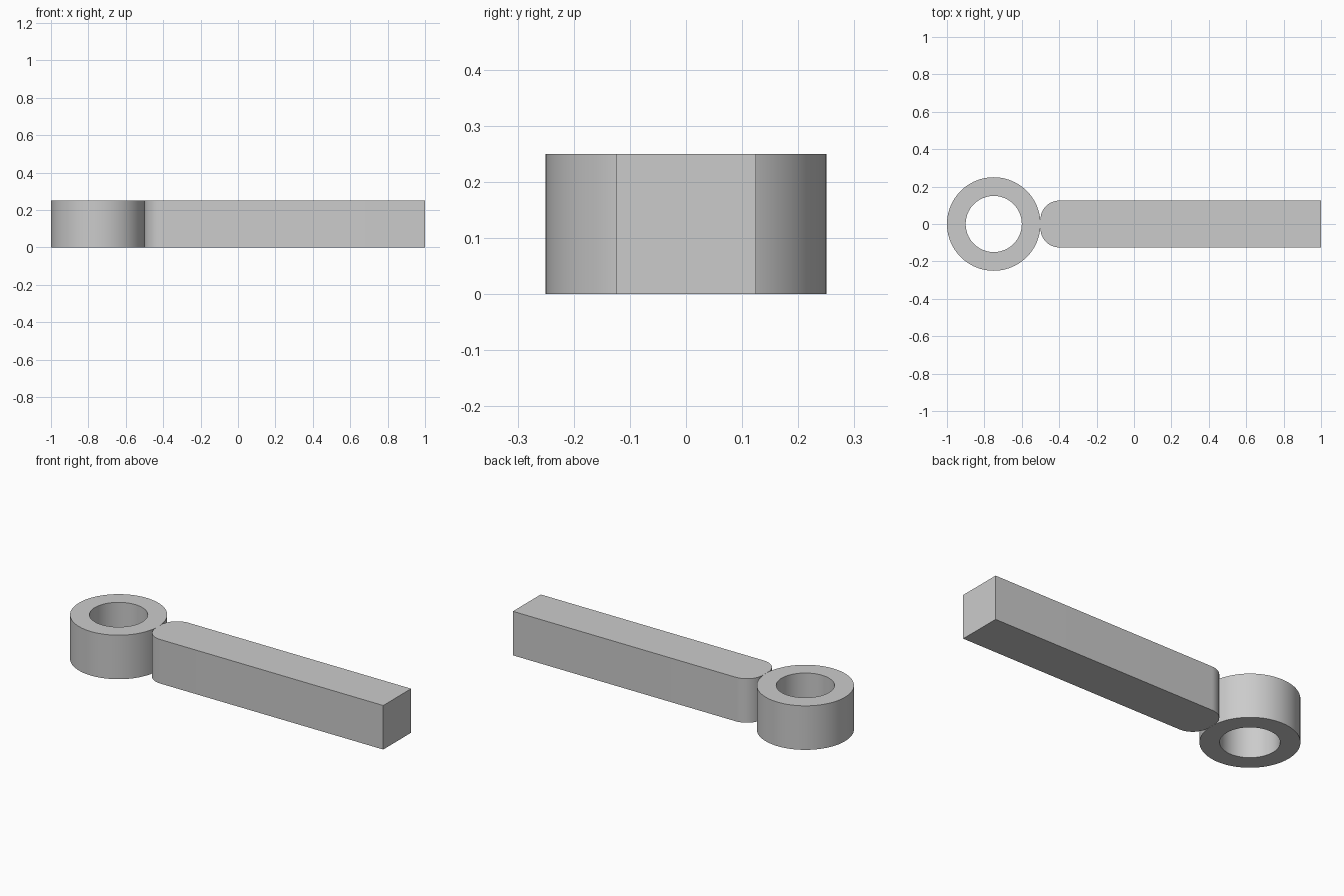
import bpy
import bmesh
from math import cos, sin, pi, radians

HEIGHT = 0.25

cube = bpy.data.objects.get("Cube")
if cube:
    bpy.data.objects.remove(cube, do_unlink=True)

grey = bpy.data.materials.new("plain grey")
grey.use_nodes = True
colour = (0.6, 0.6, 0.6, 1)
grey.diffuse_color = colour
grey.node_tree.nodes["Principled BSDF"].inputs["Base Color"].default_value = colour


def arc(cx, cy, radius, start, end, steps):
    angles = [radians(start + (end - start) * i / steps) for i in range(steps + 1)]
    return [(cx + radius * cos(a), cy + radius * sin(a)) for a in angles]


def finish(name, bm):
    bmesh.ops.recalc_face_normals(bm, faces=bm.faces)
    mesh = bpy.data.meshes.new(name)
    bm.to_mesh(mesh)
    bm.free()
    mesh.materials.append(grey)
    obj = bpy.data.objects.new(name, mesh)
    bpy.context.collection.objects.link(obj)
    bpy.ops.object.select_all(action="DESELECT")
    obj.select_set(True)
    bpy.context.view_layer.objects.active = obj
    bpy.ops.object.shade_smooth_by_angle(angle=radians(30))


# Ring: a rectangular section spun around the vertical axis
bm = bmesh.new()
section = [(0.15, 0), (0.25, 0), (0.25, HEIGHT), (0.15, HEIGHT)]
verts = [bm.verts.new((-0.75 + r, 0, z)) for r, z in section]
edges = [bm.edges.new((verts[i], verts[(i + 1) % 4])) for i in range(4)]
bmesh.ops.spin(bm, geom=verts + edges, cent=(-0.75, 0, 0), axis=(0, 0, 1),
               angle=2 * pi, steps=96, use_merge=True)
bmesh.ops.remove_doubles(bm, verts=bm.verts, dist=0.0001)
finish("ring", bm)

# Handle: a bar with two rounded corners beside the ring
bm = bmesh.new()
outline = [(1, -0.125), (1, 0.125)]
outline += arc(-0.4, 0.025, 0.1, 90, 180, 16)
outline += arc(-0.4, -0.025, 0.1, 180, 270, 16)
base = bm.faces.new([bm.verts.new((x, y, 0)) for x, y in outline])
top = bmesh.ops.extrude_face_region(bm, geom=[base], use_keep_orig=True)["geom"]
bmesh.ops.translate(bm, vec=(0, 0, HEIGHT),
                    verts=[v for v in top if isinstance(v, bmesh.types.BMVert)])
finish("handle", bm)
